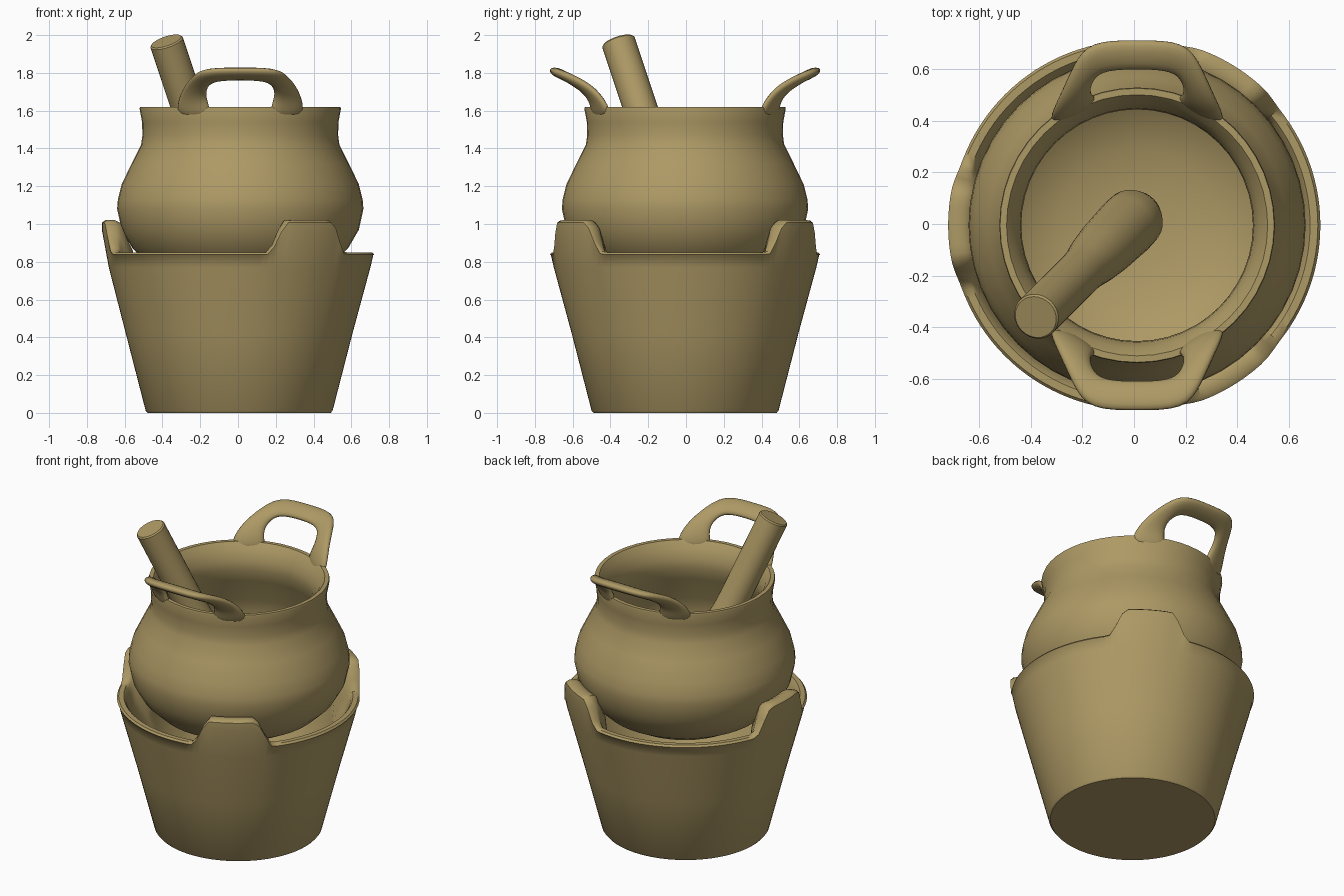
import bpy, bmesh, math
from mathutils import Vector

if "Cube" in bpy.data.objects:
    bpy.data.objects.remove(bpy.data.objects["Cube"])

CX, CY = 0.012, -0.005


def finish(name, bm, angle=40):
    bmesh.ops.remove_doubles(bm, verts=bm.verts, dist=1e-5)
    bmesh.ops.recalc_face_normals(bm, faces=bm.faces)
    me = bpy.data.meshes.new(name)
    bm.to_mesh(me)
    bm.free()
    ob = bpy.data.objects.new(name, me)
    bpy.context.collection.objects.link(ob)
    bpy.ops.object.select_all(action='DESELECT')
    bpy.context.view_layer.objects.active = ob
    ob.select_set(True)
    bpy.ops.object.shade_smooth_by_angle(angle=math.radians(angle))
    mat = bpy.data.materials.get("clay")
    if not mat:
        mat = bpy.data.materials.new("clay")
        mat.diffuse_color = (0.42, 0.32, 0.13, 1)
        mat.use_nodes = True
        mat.node_tree.nodes["Principled BSDF"].inputs["Base Color"].default_value = mat.diffuse_color
    me.materials.append(mat)
    return ob


def lathe(name, profile_at, n, angle=40):
    """Revolve a profile (list of r, z) that may vary with the angle."""
    bm = bmesh.new()
    rings = []
    for i in range(n):
        a = 2 * math.pi * i / n
        rings.append([bm.verts.new((r * math.cos(a), r * math.sin(a), z))
                      for r, z in profile_at(a)])
    for i in range(n):
        p, q = rings[i], rings[(i + 1) % n]
        for j in range(len(p) - 1):
            bm.faces.new((p[j], q[j], q[j + 1], p[j + 1]))
    bmesh.ops.dissolve_degenerate(bm, dist=1e-5, edges=bm.edges)
    return finish(name, bm, angle)


def smooth(t):
    t = max(0.0, min(1.0, t))
    return t * t * (3 - 2 * t)


# Tapered stove with three raised lugs that hold the pot
def stove_profile(a):
    s = 0
    for c in (math.pi, math.radians(58), math.radians(-58)):
        d = abs(math.degrees((a - c + math.pi) % (2 * math.pi) - math.pi))
        s = max(s, smooth((20 - d) / 9.5))
    h = 0.85 + 0.17 * s

    def mix(u, v):
        return u + (v - u) * s
    return [(0, 0), (0.485, 0), (0.495, 0.012), (0.60, 0.42), mix_pt(0.695, 0.69, s, 0.77),
            (mix(0.71, 0.725), h - mix(0.015, 0.06)), (mix(0.715, 0.725), h - 0.012),
            (mix(0.705, 0.708), h), (mix(0.675, 0.665), h), (mix(0.663, 0.635), h - 0.015),
            (mix(0.65, 0.60), mix(0.80, 0.92)), (mix(0.625, 0.57), mix(0.73, 0.86)),
            (0.56, 0.62), (0.46, 0.36), (0.42, 0.30), (0, 0.28)]


def mix_pt(r0, r1, s, z):
    return (r0 + (r1 - r0) * s, z)


stove = lathe("stove_base", stove_profile, 120, 50)
stove.location = (CX - 0.006, CY, 0)

# Round-bellied cooking pot
POT = [(0, 0.67), (0.2, 0.68), (0.35, 0.715), (0.48, 0.785), (0.57, 0.87), (0.628, 0.97),
       (0.652, 1.08), (0.648, 1.13), (0.628, 1.21), (0.575, 1.32), (0.525, 1.42), (0.518, 1.47),
       (0.52, 1.54), (0.533, 1.61), (0.53, 1.62), (0.505, 1.62), (0.475, 1.58), (0.452, 1.52),
       (0.448, 1.46), (0.475, 1.38), (0.55, 1.22), (0.585, 1.08), (0.55, 0.96), (0.45, 0.86),
       (0.3, 0.80), (0.15, 0.775), (0, 0.77)]
pot = lathe("pot", lambda a: POT, 48)
pot.location = (CX, CY, 0)

# Two flared loop handles, front and back
OUTER = [(.345, .38, 1.56), (.34, .42, 1.65), (.30, .50, 1.735), (.25, .62, 1.79),
         (.19, .72, 1.82), (0, .72, 1.82)]
INNER = [(.14, .495, 1.56), (.165, .50, 1.645), (.18, .525, 1.69), (.165, .57, 1.735),
         (.12, .595, 1.765), (0, .60, 1.77)]
for name, sy in (("front_handle", -1), ("back_handle", 1)):
    bm = bmesh.new()
    for sx in (1, -1):
        o = [bm.verts.new((x * sx, y * sy, z)) for x, y, z in OUTER]
        k = [bm.verts.new((x * sx, y * sy, z)) for x, y, z in INNER]
        for j in range(5):
            bm.faces.new((o[j], o[j + 1], k[j + 1], k[j]))
    ob = finish(name, bm, 60)
    ob.location = (CX, CY, 0)
    sol = ob.modifiers.new("thickness", 'SOLIDIFY')
    sol.thickness = 0.055
    sol.offset = 0
    sub = ob.modifiers.new("rounding", 'SUBSURF')
    sub.levels = sub.render_levels = 2

# Stirring stick leaning in the pot, thicker at its rounded foot
top, foot = Vector((-0.38, -0.36, 1.968)), Vector((0.012, 0.033, 0.79))
L = (top - foot).length
STICK = [(0, -0.04), (0.06, -0.03), (0.1, 0), (0.12, 0.05), (0.122, 0.15), (0.115, 0.4),
         (0.105, 0.55), (0.093, 0.66), (0.09, 0.75), (0.09, L - 0.008), (0.083, L), (0, L)]
stick = lathe("stirring_stick", lambda a: STICK, 32)
stick.rotation_mode = 'QUATERNION'
stick.rotation_quaternion = (top - foot).to_track_quat('Z', 'Y')
stick.location = foot
